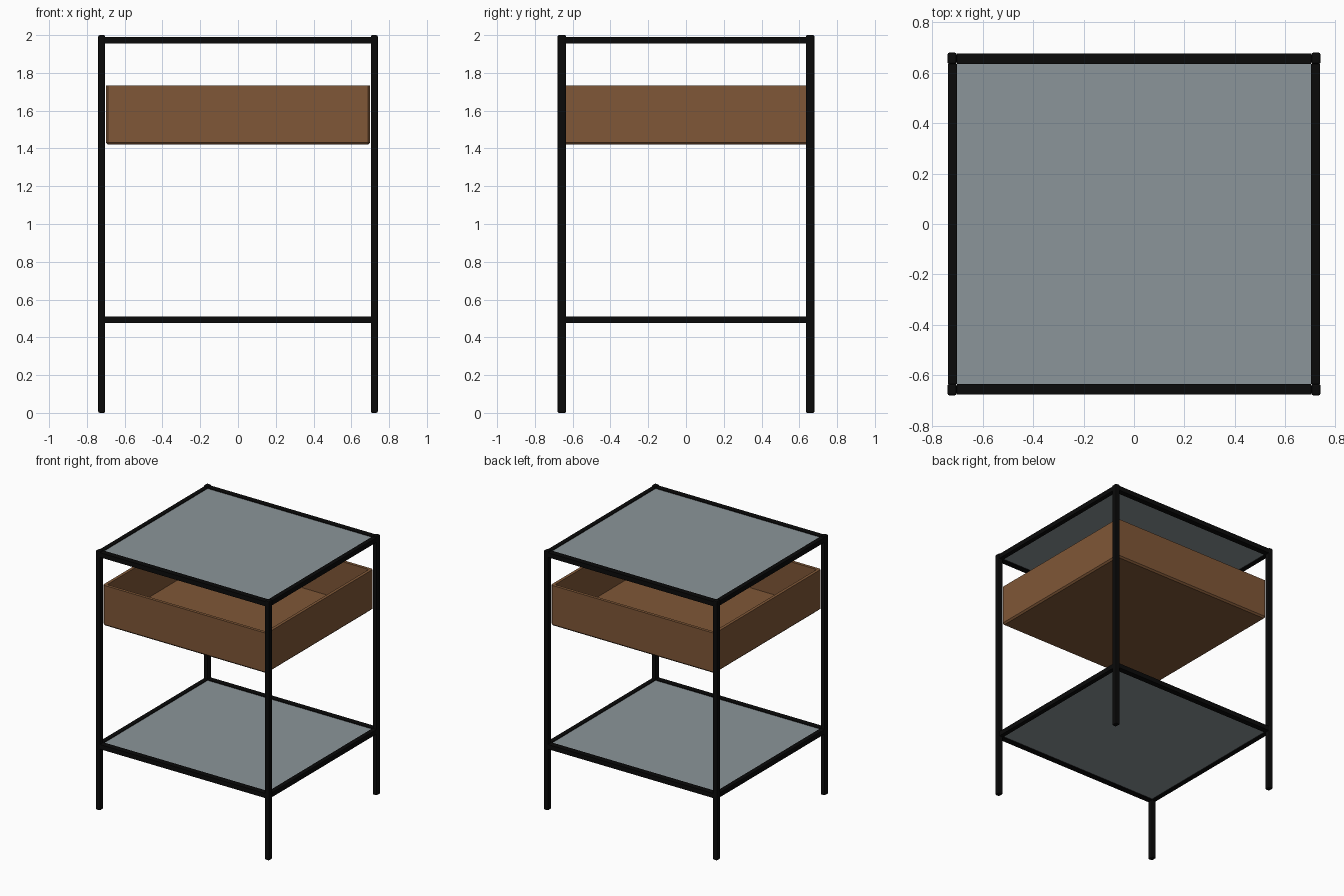
import bpy
import bmesh
from mathutils import Vector

cube = bpy.data.objects.get("Cube")
if cube:
    bpy.data.objects.remove(cube, do_unlink=True)


def make_material(name, rgb):
    mat = bpy.data.materials.new(name)
    mat.use_nodes = True
    color = (*rgb, 1)
    mat.diffuse_color = color
    mat.node_tree.nodes["Principled BSDF"].inputs["Base Color"].default_value = color
    return mat


black = make_material("black metal", (0.003, 0.003, 0.003))
grey = make_material("grey panel", (0.26, 0.30, 0.32))
brown = make_material("brown wood", (0.215, 0.095, 0.038))


def add_object(name, bm, mat):
    mesh = bpy.data.meshes.new(name)
    bm.to_mesh(mesh)
    bm.free()
    mesh.materials.append(mat)
    obj = bpy.data.objects.new(name, mesh)
    bpy.context.collection.objects.link(obj)
    return obj


def box_mesh(low, high):
    low, high = Vector(low), Vector(high)
    bm = bmesh.new()
    bmesh.ops.create_cube(bm, size=1)
    bmesh.ops.scale(bm, vec=high - low, verts=bm.verts)
    bmesh.ops.translate(bm, vec=(low + high) / 2, verts=bm.verts)
    return bm


def add_box(name, low, high, mat, bevel=0):
    obj = add_object(name, box_mesh(low, high), mat)
    if bevel:
        mod = obj.modifiers.new("bevel", "BEVEL")
        mod.width = bevel
        mod.segments = 2
    return obj


# Outer and inner limits of the frame
X, Y = 0.74, 0.68
IX, IY = 0.703, 0.634

# Legs
for sx, side in ((1, "left"), (-1, "right")):
    for sy, end in ((-1, "front"), (1, "back")):
        xs = sorted((sx * IX, sx * X))
        ys = sorted((sy * IY, sy * Y))
        add_box(f"{end}_{side}_leg", (xs[0], ys[0], 0), (xs[1], ys[1], 2), black, 0.008)

# Rails and panel of each level
for level, z in (("top", 1.955), ("shelf", 0.475)):
    zt = z + 0.036
    for s, end, side in ((-1, "front", "right"), (1, "back", "left")):
        ys = sorted((s * IY, s * (Y - 0.003)))
        add_box(f"{level}_{end}_rail", (-IX, ys[0], z), (IX, ys[1], zt), black)
        xs = sorted((s * IX, s * (X - 0.003)))
        add_box(f"{level}_{side}_rail", (xs[0], -IY, z), (xs[1], IY, zt), black)
    add_box(f"{level}_panel", (-IX, -IY, z + 0.008), (IX, IY, zt - 0.006), grey)

# Open drawer: chamfered block with a hollowed top
bm = box_mesh((-0.70, -0.65, 1.42), (0.70, 0.65, 1.733))
top = max(bm.faces, key=lambda f: f.calc_center_median().z)
lower_edges = [e for e in bm.edges if e not in top.edges[:]]
bmesh.ops.bevel(bm, geom=lower_edges, offset=0.012, segments=1,
                affect='EDGES', profile=0.5)
bm.normal_update()
top = max(bm.faces, key=lambda f: f.calc_center_median().z)
bmesh.ops.inset_region(bm, faces=[top], thickness=0.025)
bm.normal_update()
floor = bmesh.ops.extrude_discrete_faces(bm, faces=[top])["faces"]
bmesh.ops.translate(bm, vec=(0, 0, -0.293), verts=floor[0].verts[:])
bmesh.ops.recalc_face_normals(bm, faces=bm.faces[:])
add_object("drawer", bm, brown)
